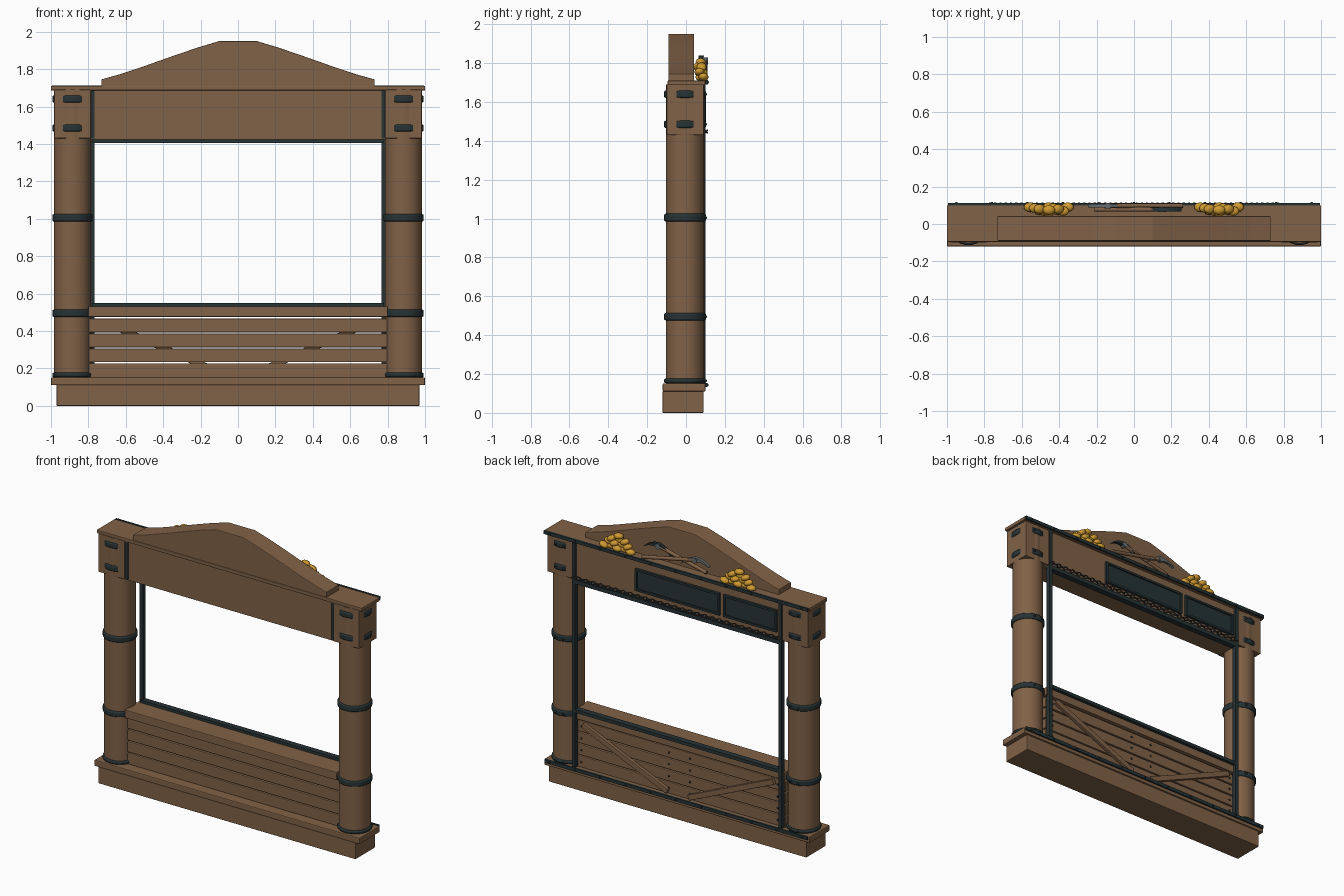
import bpy, bmesh, math
from mathutils import Vector, Matrix

cube = bpy.data.objects.get("Cube")
if cube:
    bpy.data.objects.remove(cube, do_unlink=True)


def material(name, rgb):
    m = bpy.data.materials.new(name)
    m.use_nodes = True
    m.diffuse_color = (*rgb, 1)
    m.node_tree.nodes["Principled BSDF"].inputs["Base Color"].default_value = (*rgb, 1)
    return m


WOOD = material("brown wood", (0.22, 0.122, 0.063))
IRON = material("dark iron", (0.02, 0.033, 0.036))
GOLD = material("gold", (0.62, 0.32, 0.03))
STEEL = material("grey steel", (0.13, 0.155, 0.165))
CHAIN = material("chain grey", (0.045, 0.05, 0.052))


def finish(name, bm, mat, smooth=False, bevel=0):
    bmesh.ops.recalc_face_normals(bm, faces=bm.faces)
    mesh = bpy.data.meshes.new(name)
    bm.to_mesh(mesh)
    bm.free()
    ob = bpy.data.objects.new(name, mesh)
    bpy.context.collection.objects.link(ob)
    mesh.materials.append(mat)
    if bevel:
        mod = ob.modifiers.new("soft edges", "BEVEL")
        mod.width = bevel
        mod.segments = 2
        mod.limit_method = "ANGLE"
    if smooth:
        bpy.ops.object.select_all(action="DESELECT")
        ob.select_set(True)
        bpy.context.view_layer.objects.active = ob
        bpy.ops.object.shade_smooth_by_angle(angle=math.radians(40))
    return ob


def box(name, xs, ys, zs, mat, bevel=0):
    bm = bmesh.new()
    size = [b - a for a, b in (xs, ys, zs)]
    mid = [(a + b) / 2 for a, b in (xs, ys, zs)]
    bmesh.ops.create_cube(bm, size=1, matrix=Matrix.Translation(mid) @ Matrix.Diagonal((*size, 1)))
    return finish(name, bm, mat, bevel=bevel)


def drum(name, p, q, radius, mat, sides=32, bevel=0):
    # Round bar between two points
    p, q = Vector(p), Vector(q)
    bm = bmesh.new()
    turn = (q - p).to_track_quat("Z", "Y").to_matrix().to_4x4()
    bmesh.ops.create_cone(bm, cap_ends=True, segments=sides, radius1=radius, radius2=radius,
                          depth=(q - p).length, matrix=Matrix.Translation((p + q) / 2) @ turn)
    return finish(name, bm, mat, True, bevel)


def prism(name, outline, y0, y1, mat, bevel=0):
    # Outline in x and z, extruded along y
    bm = bmesh.new()
    face = bm.faces.new([bm.verts.new((x, y0, z)) for x, z in outline])
    new = bmesh.ops.extrude_face_region(bm, geom=[face])["geom"]
    bmesh.ops.translate(bm, vec=(0, y1 - y0, 0), verts=[v for v in new if isinstance(v, bmesh.types.BMVert)])
    return finish(name, bm, mat, bevel=bevel)


def bolts(name, spots, y, radius=0.008):
    bm = bmesh.new()
    for x, z in spots:
        bmesh.ops.create_uvsphere(bm, u_segments=8, v_segments=6, radius=radius,
                                  matrix=Matrix.Translation((x, y, z)))
    return finish(name, bm, IRON, True)


# Base and ledge
box("base", (-0.97, 0.97), (-0.12, 0.09), (0, 0.112), WOOD, 0.004)
box("base_ledge", (-1, 1), (-0.12, 0.1), (0.11, 0.152), WOOD, 0.006)
box("ledge_trim", (-0.99, 0.99), (0.098, 0.11), (0.132, 0.155), IRON)

# Pillars with iron bands and square heads
for side, s in (("left", 1), ("right", -1)):
    cx, cy = s * 0.885, -0.005
    drum(side + "_pillar", (cx, cy, 0.15), (cx, cy, 1.69), 0.099, WOOD)
    box(side + "_pillar_head", (cx - 0.098, cx + 0.098), (-0.1, 0.092), (1.43, 1.69), WOOD, 0.004)
    for z, h in ((0.165, 0.024), (0.495, 0.038), (1.005, 0.04), (1.485, 0.038), (1.64, 0.038)):
        drum(side + "_band", (cx, cy, z - h / 2), (cx, cy, z + h / 2), 0.108, IRON, bevel=0.008)
        bolts(side + "_band_bolts", [(cx - 0.03, z), (cx + 0.03, z)], 0.1)

    # Iron strips beside the opening
    def strip(name, y0, y1, z0, z1):
        box(side + name, sorted((s * 0.766, s * 0.79)), (y0, y1), (z0, z1), IRON)
    strip("_back_strip", 0.07, 0.1, 0.152, 1.69)
    strip("_front_strip", -0.092, -0.06, 1.43, 1.69)

# Plank wall with open gaps
for z0, z1 in ((0.15, 0.227), (0.233, 0.306), (0.313, 0.386), (0.393, 0.466)):
    box("wall_plank", (-0.8, 0.8), (-0.05, 0.07), (z0, z1), WOOD, 0.005)
    bolts("plank_nails", [(s * x, (z0 + z1) / 2) for s in (-1, 1) for x in (0.08, 0.74)], 0.07, 0.007)
box("sill", (-0.8, 0.8), (-0.08, 0.08), (0.476, 0.532), WOOD, 0.005)
box("sill_iron", (-0.78, 0.78), (0.06, 0.1), (0.528, 0.55), IRON)

# Diagonal braces on the back of the wall
for s in (-1, 1):
    a, b = Vector((s * 0.72, 0.45)), Vector((s * 0.08, 0.17))
    n = (b - a).normalized()
    n = Vector((-n.y, n.x)) * 0.018
    prism("wall_brace", [a + n, b + n, b - n, a - n], 0.068, 0.092, WOOD, 0.003)

# Header, cap and pediment
box("header", (-0.79, 0.79), (-0.085, 0.085), (1.425, 1.69), WOOD)
box("header_iron", (-0.78, 0.78), (0.06, 0.1), (1.405, 1.432), IRON)
box("cap", (-1, 1), (-0.095, 0.1), (1.686, 1.71), WOOD, 0.004)
box("cap_trim", (-0.995, 0.995), (0.098, 0.112), (1.69, 1.712), IRON)
half = [(0.73, 1.705), (0.73, 1.745), (0.62, 1.776), (0.49, 1.82), (0.34, 1.873), (0.22, 1.914), (0.1, 1.95)]
prism("pediment", half + [(-x, z) for x, z in reversed(half)], -0.09, 0.042, WOOD, 0.004)
for z, y in ((1.702, 0.112), (0.144, 0.11)):
    bolts("trim_bolts", [(-0.95 + 0.19 * i, z) for i in range(11)], y, 0.007)

# Framed sign boards on the back of the header
for x0, x1 in ((-0.32, 0.315), (-0.75, -0.35)):
    z0, z1, r = 1.48, 1.63, 0.014
    box("sign_board", (x0, x1), (0.084, 0.092), (z0, z1), IRON)
    for xs, zs in (((x0, x1), (z0, z0 + r)), ((x0, x1), (z1 - r, z1)),
                   ((x0, x0 + r), (z0, z1)), ((x1 - r, x1), (z0, z1))):
        box("sign_frame", xs, (0.084, 0.102), zs, IRON)

# Chain of alternating links
bm = bmesh.new()
COUNT, RING, TUBE = 56, 10, 5
for i in range(COUNT):
    place = Matrix.Translation((-0.77 + 1.54 * i / (COUNT - 1), 0.103, 1.448))
    place = place @ Matrix.Rotation(math.radians(45 if i % 2 else -45), 4, "X")
    grid = []
    for j in range(RING):
        u = math.tau * j / RING
        row = []
        for k in range(TUBE):
            v = math.tau * k / TUBE
            r = 1 + 0.3 * math.cos(v)
            row.append(bm.verts.new(place @ Vector((0.016 * r * math.cos(u), 0.011 * r * math.sin(u),
                                                    0.004 * math.sin(v)))))
        grid.append(row)
    for j in range(RING):
        for k in range(TUBE):
            j2, k2 = (j + 1) % RING, (k + 1) % TUBE
            bm.faces.new((grid[j][k], grid[j2][k], grid[j2][k2], grid[j][k2]))
finish("chain", bm, CHAIN, True)

# Piles of gold nuggets
for s in (-1, 1):
    bm = bmesh.new()
    for row, count in enumerate((5, 4, 3, 1)):
        for i in range(count):
            x = s * 0.455 + (i - (count - 1) / 2) * 0.05
            y = 0.082 - 0.005 * row + 0.008 * (-1) ** i
            place = Matrix.Translation((x, y, 1.728 + 0.026 * row))
            place = place @ Matrix.Rotation(0.5 * math.sin(3 * i + row), 4, "Y")
            bmesh.ops.create_icosphere(bm, subdivisions=2, radius=1,
                                       matrix=place @ Matrix.Diagonal((0.034, 0.026, 0.02, 1)))
    finish("gold_pile", bm, GOLD, True)

# Crossed pickaxes leaning on the pediment
for head, tail, y, mat in (((0.15, 1.82), (-0.21, 1.735), 0.078, IRON),
                           ((-0.14, 1.81), (0.26, 1.725), 0.098, STEEL)):
    drum("pickaxe_handle", (head[0], y, head[1]), (tail[0], y, tail[1]), 0.012, WOOD, 12)
    drum("pickaxe_socket", (head[0], y - 0.014, head[1]), (head[0], y + 0.014, head[1]), 0.018, STEEL, 12)
    lean = -0.12 if head[0] > 0 else 0.12
    steps = [i / 5 for i in range(-5, 6)]
    outer, inner = [], []
    for t in steps:
        x, z = 0.105 * t, 0.018 - 0.05 * t * t
        thick = 0.03 * (1 - 0.85 * abs(t))
        for edge, h in ((outer, z), (inner, z - thick)):
            edge.append((head[0] + x, head[1] + h - lean * x))
    prism("pickaxe_head", outer + inner[::-1], y - 0.01, y + 0.01, mat)
